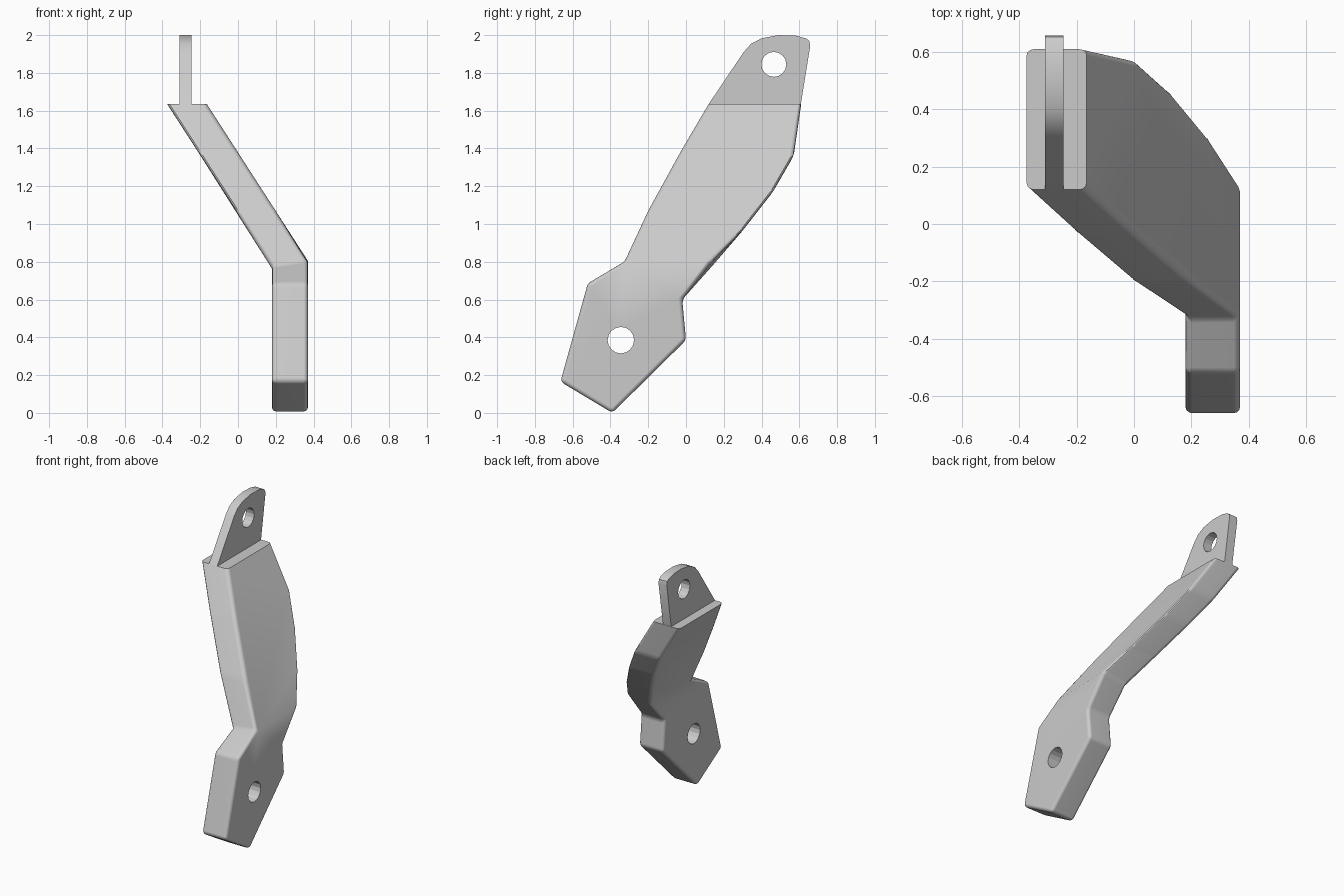
import bpy, bmesh, math
from mathutils import Matrix

cube = bpy.data.objects.get("Cube")
if cube:
    bpy.data.objects.remove(cube)

grey = bpy.data.materials.new("plain grey")
grey.use_nodes = True
grey.diffuse_color = (0.6, 0.6, 0.6, 1)
grey.node_tree.nodes["Principled BSDF"].inputs["Base Color"].default_value = (0.6, 0.6, 0.6, 1)

TOP = 1.635
BEND = {"right": 0.775, "left": 0.805}   # bend height of each flank


def flank_x(side, z):
    """Upright below the bend, leaning towards -x above it."""
    x0, x1 = (0.18, -0.375) if side == "right" else (0.37, -0.165)
    t = max(0, (z - BEND[side]) / (TOP - BEND[side]))
    return x0 + (x1 - x0) * t


def make_object(name, bm):
    bmesh.ops.recalc_face_normals(bm, faces=bm.faces)
    mesh = bpy.data.meshes.new(name)
    bm.to_mesh(mesh)
    bm.free()
    mesh.materials.append(grey)
    obj = bpy.data.objects.new(name, mesh)
    bpy.context.collection.objects.link(obj)
    return obj


def drill(obj, x, y, z, radius, depth):
    bm = bmesh.new()
    bmesh.ops.create_cone(bm, cap_ends=True, segments=16, radius1=radius, radius2=radius,
                          depth=depth,
                          matrix=Matrix.Translation((x, y, z)) @ Matrix.Rotation(math.pi / 2, 4, 'Y'))
    cutter = make_object(obj.name + "_hole_cutter", bm)
    cutter.hide_render = True
    cutter.hide_set(True)
    mod = obj.modifiers.new("hole", 'BOOLEAN')
    mod.operation = 'DIFFERENCE'
    mod.solver = 'EXACT'
    mod.object = cutter


def smooth(obj):
    bpy.ops.object.select_all(action='DESELECT')
    obj.select_set(True)
    bpy.context.view_layer.objects.active = obj
    bpy.ops.object.shade_smooth_by_angle(angle=math.radians(30))


# Bent arm: (y, z) outline of the foot and the leaning arm, None marks the bend height
foot = [(-0.325, None), (-0.52, 0.685), (-0.665, 0.165), (-0.39, 0.0),
        (0.0, 0.385), (-0.02, 0.6), (0.14, None)]
arm = [(0.30, 0.965), (0.46, 1.17), (0.57, 1.36), (0.61, TOP),
       (0.12, TOP), (-0.03, 1.38), (-0.2, 1.07)]
outline = foot + arm
count = len(outline)
bm = bmesh.new()
rims = []
for side in ("right", "left"):
    rim = []
    for y, z in outline:
        z = BEND[side] if z is None else z
        rim.append(bm.verts.new((flank_x(side, z), y, z)))
    rims.append(rim)
    bm.faces.new(rim[:len(foot)])
    bm.faces.new(rim[len(foot) - 1:] + rim[:1])
for i in range(count):
    j = (i + 1) % count
    bm.faces.new((rims[0][i], rims[0][j], rims[1][j], rims[1][i]))
bmesh.ops.recalc_face_normals(bm, faces=bm.faces)


def is_rounded(edge):
    a, b = edge.verts
    on_cap = min(a.co.z, b.co.z) > TOP - 0.001
    across_bend = any({a, b} == {r[0], r[len(foot) - 1]} for r in rims)
    return not on_cap and not across_bend


# Round the rims and outline corners, leave the top cap sharp
bmesh.ops.bevel(bm, geom=[e for e in bm.edges if is_rounded(e)], offset=0.022,
                offset_type='OFFSET', segments=3, profile=0.5, affect='EDGES',
                clamp_overlap=True)
bent_arm = make_object("bent_arm", bm)
smooth(bent_arm)
drill(bent_arm, 0.275, -0.345, 0.385, 0.07, 0.6)
weighted = bent_arm.modifiers.new("even_shading", 'WEIGHTED_NORMAL')
weighted.keep_sharp = True

# Thin upright lug with an eye
lug = [(0.12, TOP), (0.305, 1.91), (0.345, 1.955), (0.4, 1.983), (0.49, 2.0), (0.58, 1.997),
       (0.635, 1.983), (0.652, 1.97), (0.658, 1.945), (0.608, TOP)]
bm = bmesh.new()
face = bm.faces.new([bm.verts.new((-0.31, y, z)) for y, z in lug])
new = bmesh.ops.extrude_face_region(bm, geom=[face], use_keep_orig=True)["geom"]
bmesh.ops.translate(bm, vec=(0.064, 0, 0), verts=[v for v in new if isinstance(v, bmesh.types.BMVert)])
top_lug = make_object("top_lug", bm)
smooth(top_lug)
drill(top_lug, -0.278, 0.465, 1.845, 0.066, 0.4)
